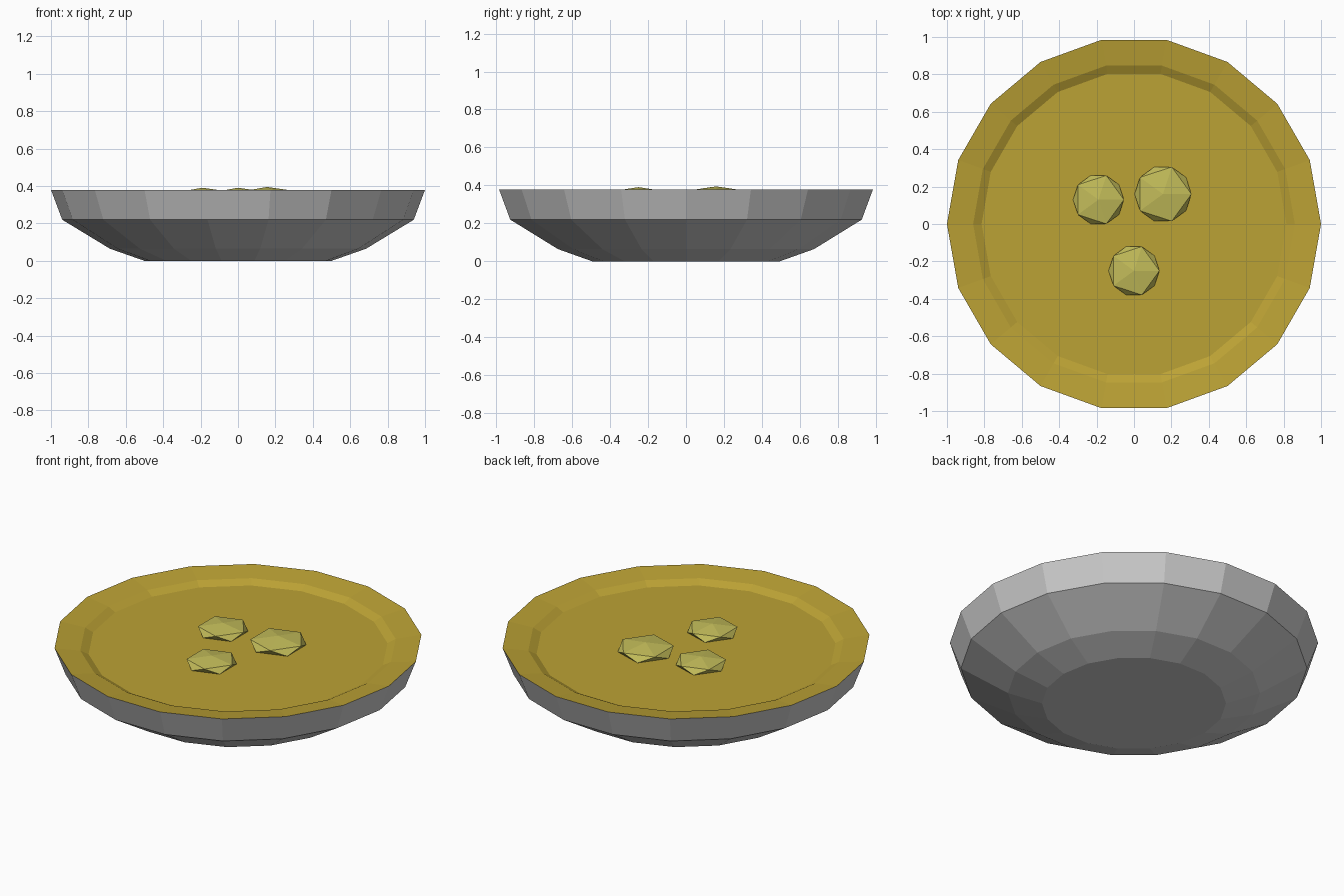
import bpy, bmesh, math

if "Cube" in bpy.data.objects:
    bpy.data.objects.remove(bpy.data.objects["Cube"])

SIDES = 18


def material(name, color):
    m = bpy.data.materials.new(name)
    m.diffuse_color = (*color, 1)
    m.use_nodes = True
    m.node_tree.nodes["Principled BSDF"].inputs["Base Color"].default_value = m.diffuse_color
    return m


def lathe(name, profile, cap, mat=None):
    """Spin (radius, height) points; cap the first or last ring."""
    bm = bmesh.new()
    rings = [[bm.verts.new((r * math.cos(2 * math.pi * i / SIDES),
                            r * math.sin(2 * math.pi * i / SIDES), z))
              for i in range(SIDES)] for r, z in profile]
    for low, high in zip(rings, rings[1:]):
        for i in range(SIDES):
            j = (i + 1) % SIDES
            bm.faces.new((low[i], low[j], high[j], high[i]))
    if cap == "first":
        bm.faces.new(rings[0][::-1])
    else:
        bm.faces.new(rings[-1])
    mesh = bpy.data.meshes.new(name)
    bm.to_mesh(mesh)
    bm.free()
    if mat:
        mesh.materials.append(mat)
    obj = bpy.data.objects.new(name, mesh)
    bpy.context.collection.objects.link(obj)
    return obj


gold = material("gold", (0.50, 0.36, 0.035))
pale = material("pale_yellow", (0.54, 0.50, 0.10))

# Grey dish: flat base and flaring faceted wall
lathe("dish", [(0.5, 0), (0.685, 0.065), (0.94, 0.22), (1.0, 0.38)], "first")

# Golden filling: sloping rim, short step and flat surface
lathe("filling", [(1.0, 0.38), (0.86, 0.36), (0.815, 0.337)], "last", gold)

# Flattened lumps resting on the filling: x, y, z, radius, half height
for n, (x, y, z, r, h) in enumerate([(-0.19, 0.13, 0.355, 0.152, 0.036),
                                     (0.155, 0.16, 0.356, 0.17, 0.039),
                                     (0.0, -0.25, 0.355, 0.152, 0.036)], 1):
    bpy.ops.mesh.primitive_ico_sphere_add(subdivisions=1, radius=1, location=(x, y, z))
    lump = bpy.context.object
    lump.name = f"lump_{n}"
    lump.scale = (r, r, h)
    lump.data.materials.append(pale)
